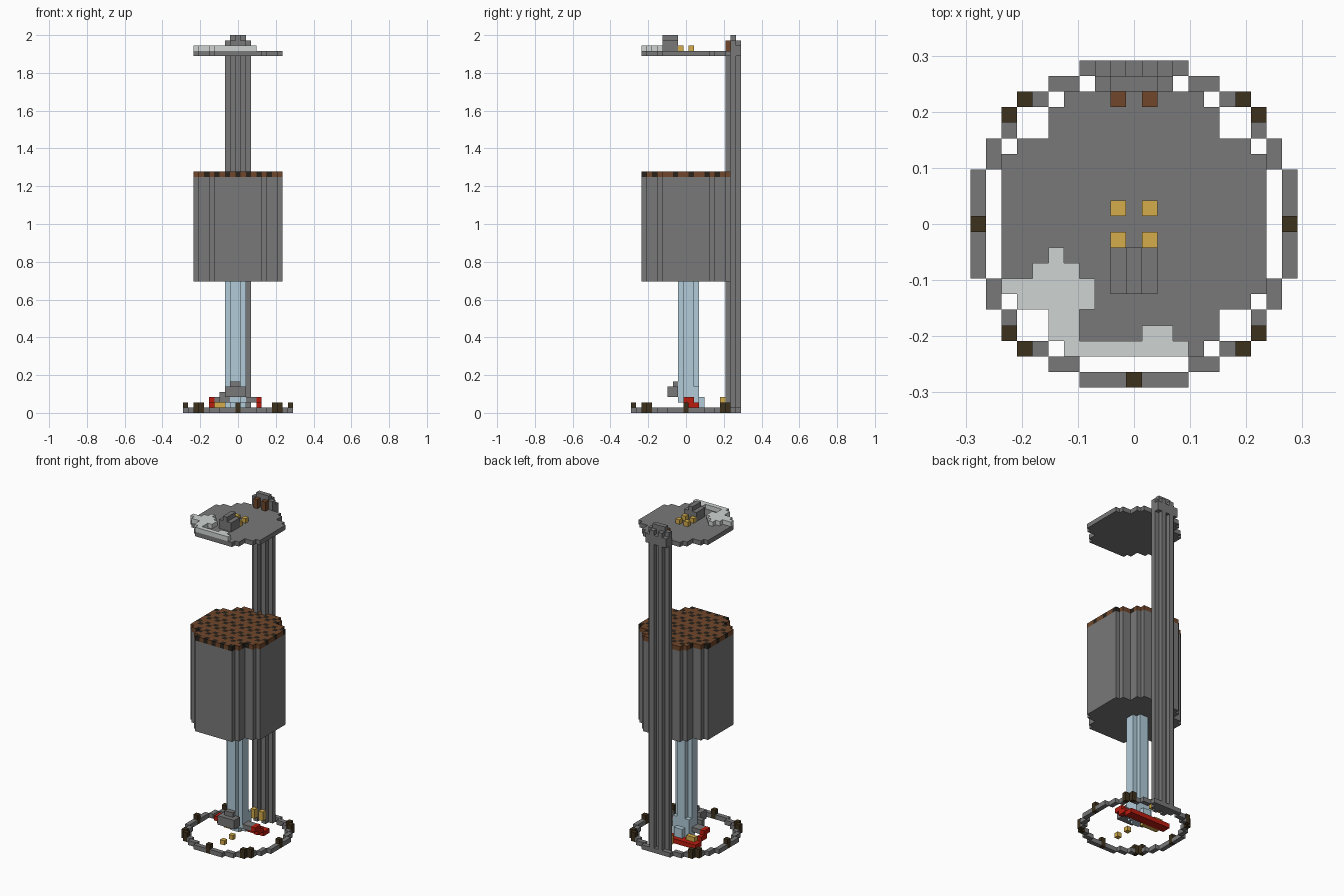
import bpy, bmesh
from mathutils import Vector

V = 1 / 36  # edge of one cube

cube = bpy.data.objects.get("Cube")
if cube:
    bpy.data.objects.remove(cube)


def material(name, rgb):
    m = bpy.data.materials.new(name)
    m.use_nodes = True
    m.diffuse_color = (*rgb, 1)
    m.node_tree.nodes["Principled BSDF"].inputs["Base Color"].default_value = (*rgb, 1)
    return m


GRAY = material("stone gray", (0.19, 0.19, 0.19))
PALE = material("pale gray", (0.62, 0.66, 0.65))
GOLD = material("gold", (0.66, 0.42, 0.07))
BROWN = material("brown", (0.16, 0.062, 0.023))
DARK = material("dark brown", (0.048, 0.031, 0.012))
BLACK = material("blackish brown", (0.022, 0.016, 0.011))
RED = material("red", (0.50, 0.012, 0.005))
BLUE = material("pale blue", (0.44, 0.60, 0.69))


def box(x, y, z):
    """Cells of a block; each argument is an inclusive (first, last) pair."""
    return {(i, j, k) for i in range(x[0], x[1] + 1)
            for j in range(y[0], y[1] + 1) for k in range(z[0], z[1] + 1)}


def stack(plan, z):
    return {(i, j, k) for i, j in plan for k in range(z[0], z[1] + 1)}


def build(name, cells, mats, rule=None):
    """Make one mesh from the exposed sides of a set of cubic cells."""
    bm = bmesh.new()
    verts = {}

    def vert(p):
        key = tuple(round(c * 2) for c in p)
        if key not in verts:
            verts[key] = bm.verts.new((p[0] * V, p[1] * V, (p[2] + 0.5) * V))
        return verts[key]

    for c in sorted(cells):
        for axis in range(3):
            for side in (-1, 1):
                n = Vector((0, 0, 0))
                n[axis] = side
                if tuple(int(a + b) for a, b in zip(c, n)) in cells:
                    continue
                u = Vector((0, 0, 0))
                u[(axis + 1) % 3] = 1
                w = n.cross(u)
                mid = Vector(c) + n / 2
                f = bm.faces.new([vert(mid + (a * u + b * w) / 2)
                                  for a, b in ((-1, -1), (1, -1), (1, 1), (-1, 1))])
                f.material_index = rule(*c) if rule else 0
    # merge flat areas that share a colour
    bmesh.ops.dissolve_limit(bm, angle_limit=0.01, verts=bm.verts[:],
                             edges=bm.edges[:], delimit={'MATERIAL'})
    mesh = bpy.data.meshes.new(name)
    bm.to_mesh(mesh)
    bm.free()
    for m in mats:
        mesh.materials.append(m)
    obj = bpy.data.objects.new(name, mesh)
    bpy.context.collection.objects.link(obj)
    return obj


def mirrored(points):
    """Repeat plan points in all four quadrants and across the diagonal."""
    return {(sx * p, sy * q) for a, b in points for p, q in ((a, b), (b, a))
            for sx in (-1, 1) for sy in (-1, 1)}


# Ground ring with raised dark posts
ring = mirrored([(i, 10) for i in range(4)] + [(4, 9), (5, 9), (6, 8), (7, 8)])
posts = mirrored([(7, 8), (10, 0)]) - {(0, 10)}
build("ground_ring", stack(ring - posts, (0, 0)), [GRAY])
build("ring_posts", stack(posts, (0, 1)), [DARK])

# Stepped round plan shared by the drum and the lid
HALF_WIDTH = [8, 8, 8, 8, 8, 7, 5, 5, 4]
disc = {(x, y) for y in range(-8, 9)
        for x in range(-HALF_WIDTH[abs(y)], HALF_WIDTH[abs(y)] + 1)}

# Drum with a speckled top layer
build("drum", stack(disc, (25, 44)), [GRAY])
build("drum_top", stack(disc, (45, 45)), [BROWN, BLACK],
      lambda x, y, z: int((x % 2 == 0 and y % 3 == 1) or (x % 2 == 1 and y % 3 == 0)))

# Lid with its fittings
build("lid", stack(disc, (68, 68)), [GRAY])
build("lid_block", box((-1, 1), (-4, -2), (69, 70)) | box((0, 0), (-4, -2), (71, 71)), [GRAY])
build("lid_studs", {(x, y, 69) for x in (-1, 1) for y in (-1, 1)}, [GOLD])
patch = [(-5, -5, -2), (-6, -4, -3), (-8, -3, -4), (-7, -3, -5),
         (-5, -4, -6), (-5, -4, -7), (1, 2, -7), (-4, 3, -8)]
build("lid_pale_patch", {c for a, b, y in patch for c in box((a, b), (y, y), (69, 69))}, [PALE])

# Fluted rear column with short blocks near its head
column = box((-2, 2), (9, 9), (0, 70)) | box((-1, 1), (9, 9), (71, 71))
for x in (-1, 1):
    column |= box((x, x), (8, 8), (0, 67)) | box((x, x), (10, 10), (0, 70))
for x in (-2, 0, 2):
    column |= box((x, x), (10, 10), (68, 69))
build("rear_column", column, [GRAY])
build("column_pegs", {(x, 8, z) for x in (-1, 1) for z in (69, 70)}, [BROWN])

# Pale tube under the drum
tube = box((-1, 0), (-1, 2), (2, 24)) | box((-2, 1), (0, 1), (2, 24))
tube |= box((-1, 0), (0, 3), (1, 2)) | box((-2, 1), (1, 2), (1, 4))
build("tube", tube, [BLUE])

# Gray machinery around the foot of the tube
build("foot_block", box((-2, 1), (-3, -2), (3, 4)) | box((-1, 0), (-2, -2), (5, 5))
      | box((-4, -3), (0, 1), (2, 2)) | box((2, 3), (0, 1), (2, 2))
      | box((-3, -2), (-1, -1), (2, 3)), [GRAY])

# Red rails step down on both sides to a strip behind the tube
rails = box((-5, 4), (3, 4), (0, 0))
for x in (-5, 4):
    rails |= box((x, x), (0, 1), (2, 2)) | box((x, x), (1, 2), (1, 1))
build("red_rails", rails, [RED])

# Gold fittings on the ground
build("gold_bar", box((-4, -1), (2, 2), (0, 0)) | box((-4, -3), (3, 3), (1, 1)), [GOLD])
build("gold_pegs", {(x, 7, z) for x in (-1, 1) for z in (1, 2)}, [GOLD])
build("gold_studs", {(0, -5, 0), (0, -2, 0)}, [GOLD])
